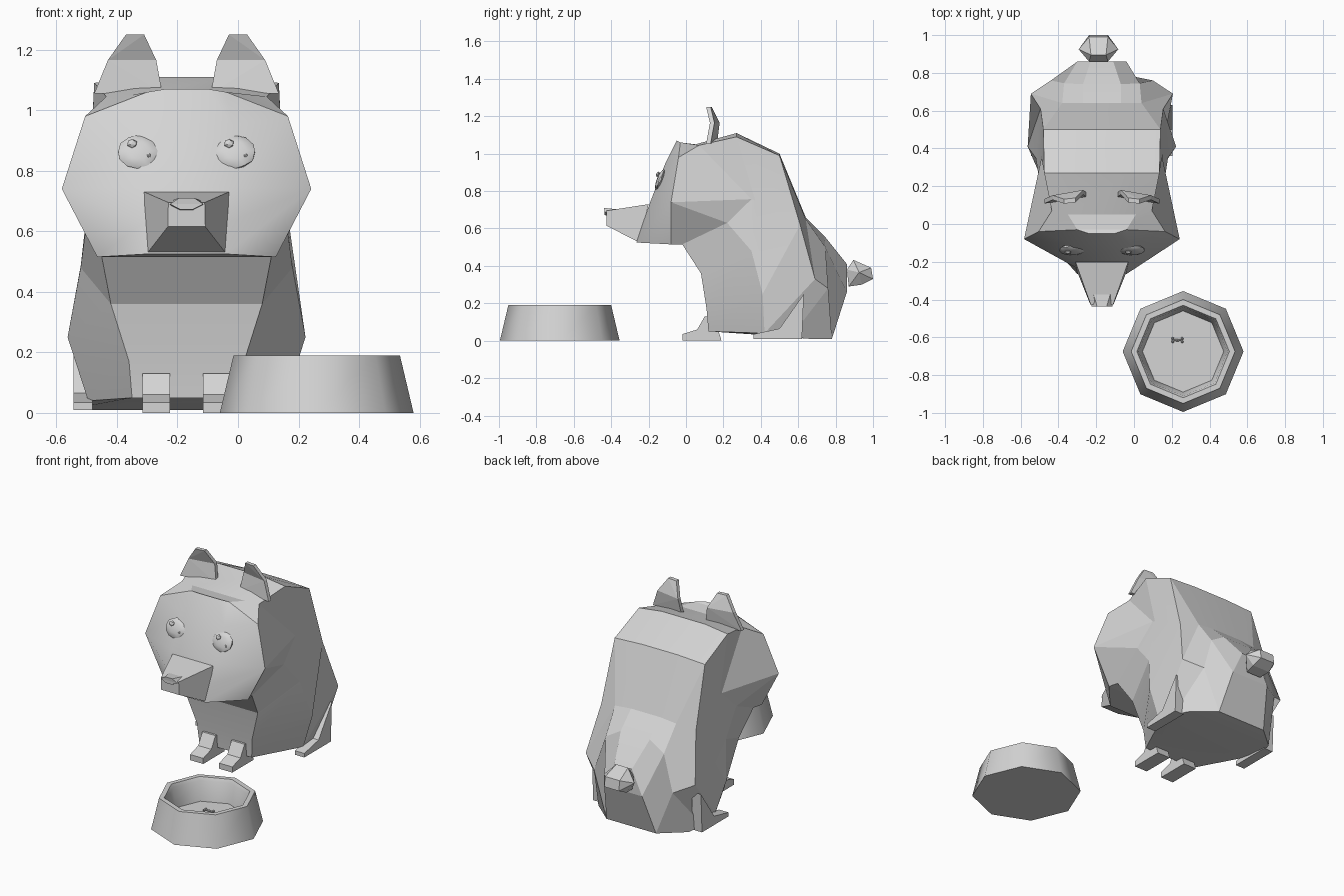
import bpy
import bmesh
import math
from mathutils import Vector, Matrix

cube = bpy.data.objects.get("Cube")
if cube:
    bpy.data.objects.remove(cube, do_unlink=True)

CENTRE = -0.17  # the animal's mirror plane

grey = bpy.data.materials.new("plain_grey")
grey.use_nodes = True
COLOUR = (0.66, 0.66, 0.66, 1.0)
grey.diffuse_color = COLOUR
grey.node_tree.nodes["Principled BSDF"].inputs["Base Color"].default_value = COLOUR


def finish(name, bm, angle=None):
    """Turn a bmesh into a coloured object, smooth below the given angle."""
    bmesh.ops.remove_doubles(bm, verts=bm.verts, dist=0.0005)
    bmesh.ops.recalc_face_normals(bm, faces=bm.faces)
    mesh = bpy.data.meshes.new(name)
    bm.to_mesh(mesh)
    bm.free()
    mesh.materials.append(grey)
    obj = bpy.data.objects.new(name, mesh)
    bpy.context.collection.objects.link(obj)
    if angle:
        bpy.ops.object.select_all(action="DESELECT")
        obj.select_set(True)
        bpy.context.view_layer.objects.active = obj
        bpy.ops.object.shade_smooth_by_angle(angle=math.radians(angle))


def bridge(bm, a, b):
    """Skin two rings of equal length with quads."""
    for i in range(len(a)):
        j = (i + 1) % len(a)
        bm.faces.new((a[i], a[j], b[j], b[i]))


def loft(name, half_rings, angle=None, cap_start=True):
    """Join mirrored half rings of (y, z, half width) points."""
    bm = bmesh.new()
    rings = []
    for half in half_rings:
        left = [bm.verts.new((CENTRE + h, y, z)) for y, z, h in half]
        right = [bm.verts.new((CENTRE - h, y, z)) for y, z, h in half]
        rings.append(left + right[::-1])
    for a, b in zip(rings, rings[1:]):
        bridge(bm, a, b)
    capped = [rings[0], rings[-1]] if cap_start else [rings[-1]]
    for ring in capped:
        last = len(ring) - 1
        for i in range(len(ring) // 2 - 1):
            bm.faces.new((ring[i], ring[i + 1], ring[last - i - 1], ring[last - i]))
    finish(name, bm, angle)


def prism(name, outline, inner, outer, side):
    """Extrude a (y, z) side outline between two half widths."""
    bm = bmesh.new()
    a, b = [[bm.verts.new((CENTRE + side * h, y, z)) for y, z in outline]
            for h in (inner, outer)]
    bm.faces.new(a)
    bm.faces.new(b)
    bridge(bm, a, b)
    finish(name, bm)


def hull(name, points):
    """Convex solid around the points."""
    bm = bmesh.new()
    for p in points:
        bm.verts.new(p)
    bmesh.ops.convex_hull(bm, input=bm.verts)
    bmesh.ops.dissolve_limit(bm, angle_limit=0.02, verts=bm.verts, edges=bm.edges)
    finish(name, bm)


def blob(name, place, size, tilt=0.0, smooth=None, detail=1):
    """Faceted ball, scaled and tilted about x."""
    bm = bmesh.new()
    bmesh.ops.create_icosphere(bm, subdivisions=detail, radius=1)
    matrix = (Matrix.Translation(place) @ Matrix.Rotation(tilt, 4, "X")
              @ Matrix.Diagonal((*size, 1)))
    bm.transform(matrix)
    finish(name, bm, smooth)


# Half rings run from the top midline down the side to the chest
cheek = (-.08, .74, .412)
face_rim = [(-.03, 1.06, .13), (-.04, .98, .335), cheek, cheek, (-.08, .515, .295)]
neck = [(.05, 1.05, .18), (.07, 1.045, .265), (.35, .757, .32),
        (.22, .63, .33), (-.02, .515, .28)]
shoulder = [(.27, 1.11, .15), (.27, 1.09, .305), (.37, .75, .32),
            (.35, .48, .35), (.08, .36, .25)]
back = [(.5, 1.0, .12), (.5, .99, .31), (.61, .62, .325),
        (.41, .25, .393), (.11, .17, .19)]
hips = [(.64, .66, .1), (.64, .65, .21), (.69, .33, .376),
        (.42, .04, .325), (.12, .05, .18)]
haunch = [(.74, .56, .1), (.745, .5, .2), (.76, .28, .27),
          (.56, .02, .34), (.3, .04, .2)]
rump = [(.86, .41, .06), (.86, .26, .13), (.78, .01, .17),
        (.66, .01, .31), (.42, .03, .2)]
loft("body", [face_rim, neck, shoulder, back, hips, haunch, rump], 10, cap_start=False)

# Smooth rounded face bulging forward from its rim
face_front = [(-.05, 1.07, .07), (-.11, .95, .15), (-.19, .745, .15),
              (-.23, .63, .14), (-.265, .525, .13)]
loft("face", [face_rim, face_front], 50, cap_start=False)

# Snout and nose
snout_base = [(-.2, .73, .14), (-.25, .525, .132)]
snout_tip = [(-.425, .695, .06), (-.425, .615, .062)]
loft("snout", [snout_base, snout_tip])
nose_back = [(-.37, .703, .045), (-.37, .68, .056), (-.37, .66, .03)]
nose_front = [(-.438, .71, .025), (-.436, .69, .055), (-.436, .672, .02)]
loft("nose", [nose_back, nose_front])

# Paired parts; ears slant back towards the middle and fold forward at the tip
ear_levels = [(1.055, .08, .305, .142, .108), (1.165, .1, .26, .156, .128),
              (1.25, .14, .2, .114, .108)]
front_paw = [(-.02, .0), (-.02, .035), (.06, .06), (.1, .13), (.15, .13), (.19, .0)]
rear_paw = [(.36, .01), (.36, .035), (.5, .065), (.63, .25), (.62, .01)]

for side, label in ((1, "left"), (-1, "right")):
    for part, levels in (("base", ear_levels[:2]), ("tip", ear_levels[1:])):
        hull(label + "_ear_" + part, [(CENTRE + side * h, y + depth, z)
                                      for z, inner, outer, y_in, y_out in levels
                                      for h, y in ((inner, y_in), (outer, y_out))
                                      for depth in (0, .024)])
    prism(label + "_front_paw", front_paw, .055, .145, side)
    prism(label + "_rear_paw", rear_paw, .31, .374, side)

    # Eye with two small glints
    eye = Vector((CENTRE + side * .16, -.138, .862))
    blob(label + "_eye", eye, (.069, .018, .06), -.4, 30, 2)
    blob(label + "_eye_large_glint", eye + Vector((-.02, -.012, .028)),
         (.018, .01, .016), -.4)
    blob(label + "_eye_small_glint", eye + Vector((.035, -.016, -.012)),
         (.008, .008, .01), -.4)

# Stubby tail, widest in the middle
tail = [(.86, .38, .05), (.895, .432, .04), (.87, .29, .05), (.925, .365, .105),
        (.99, .39, .05), (1.0, .33, .05), (.94, .3, .06)]
hull("tail", [(CENTRE - .018 + side * h, y, z) for y, z, h in tail for side in (1, -1)])

# Eight-sided food bowl turned from a profile
BOWL = Vector((.26, -.675, 0))
profile = [(.32, 0), (.275, .19), (.245, .19), (.235, .17), (.215, .05)]
bm = bmesh.new()
rings = []
for radius, height in profile:
    corners = [Vector((radius * math.cos(i * math.tau / 8),
                       radius * math.sin(i * math.tau / 8), height)) for i in range(8)]
    rings.append([bm.verts.new(BOWL + corner) for corner in corners])
for a, b in zip(rings, rings[1:]):
    bridge(bm, a, b)
bm.faces.new(rings[0])
bm.faces.new(rings[-1])
finish("bowl", bm, 50)

# Little bone lying in the bowl
bone = BOWL + Vector((-.03, .06, .06))
blob("bone_shaft", bone, (.028, .007, .007))
for end in (-1, 1):
    for edge in (-1, 1):
        blob("bone_knob", bone + Vector((end * .025, edge * .008, 0)), (.008, .009, .009))
